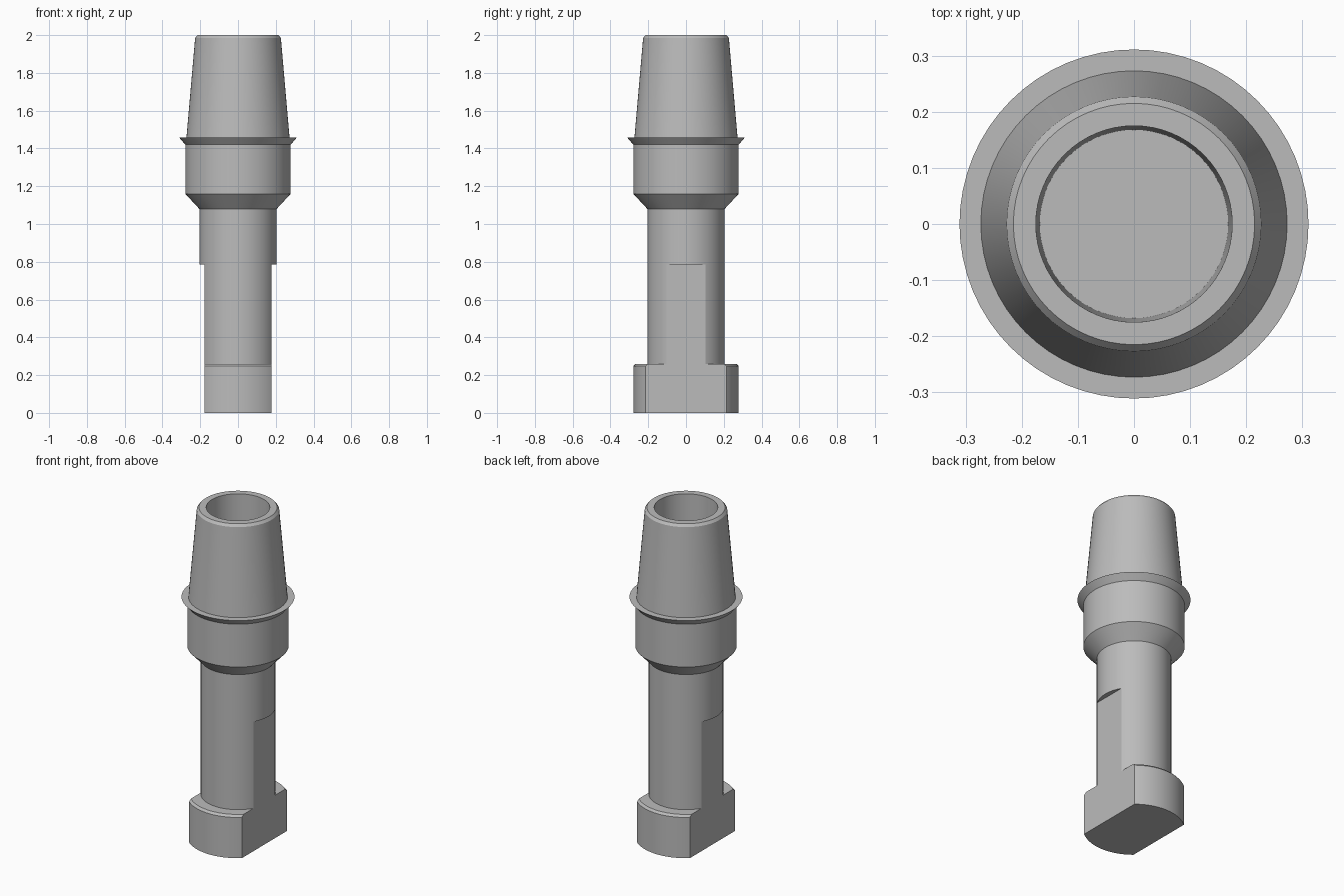
import bpy, bmesh, math
from mathutils import Vector

cube = bpy.data.objects.get("Cube")
if cube:
    bpy.data.objects.remove(cube, do_unlink=True)

steel = bpy.data.materials.new("steel_grey")
steel.use_nodes = True
grey = (0.5, 0.5, 0.5, 1)
steel.diffuse_color = grey
steel.node_tree.nodes["Principled BSDF"].inputs["Base Color"].default_value = grey


def lathe(name, profile, flat=None, segments=64):
    """Revolve (radius, height) points; optionally mill flats at x = +-flat."""
    bm = bmesh.new()
    verts = [bm.verts.new((r, 0, z)) for r, z in profile]
    edges = [bm.edges.new(pair) for pair in zip(verts, verts[1:])]
    bmesh.ops.spin(bm, geom=verts + edges, cent=(0, 0, 0), axis=(0, 0, 1),
                   angle=math.tau, steps=segments, use_duplicate=False)
    bmesh.ops.remove_doubles(bm, verts=bm.verts[:], dist=1e-4)
    if flat:
        for side in (-1, 1):
            cut = bmesh.ops.bisect_plane(
                bm, geom=bm.verts[:] + bm.edges[:] + bm.faces[:],
                plane_co=(side * flat, 0, 0), plane_no=(side, 0, 0),
                clear_outer=True)["geom_cut"]
            rim = [e for e in cut if isinstance(e, bmesh.types.BMEdge)]
            bmesh.ops.triangle_fill(bm, edges=rim, use_beauty=True,
                                    normal=Vector((side, 0, 0)))
    bmesh.ops.recalc_face_normals(bm, faces=bm.faces[:])
    mesh = bpy.data.meshes.new(name)
    bm.to_mesh(mesh)
    bm.free()
    mesh.materials.append(steel)
    obj = bpy.data.objects.new(name, mesh)
    bpy.context.collection.objects.link(obj)
    bpy.ops.object.select_all(action="DESELECT")
    obj.select_set(True)
    bpy.context.view_layer.objects.active = obj
    bpy.ops.object.shade_smooth_by_angle(angle=math.radians(25))
    return obj


# Foot and lower shaft, milled flat on the left and right
lathe("foot_and_lower_shaft", [
    (0, 0), (0.279, 0), (0.279, 0.247), (0.267, 0.26),
    (0.205, 0.26), (0.205, 0.785), (0, 0.785)], flat=0.177)

# Upper shaft, collar, flange and hollow tapered head
lathe("upper_shaft_and_head", [
    (0, 0.785), (0.205, 0.785), (0.205, 1.08),      # round shaft
    (0.279, 1.16), (0.279, 1.42),                   # collar
    (0.311, 1.457), (0.273, 1.457),                 # flange
    (0.227, 1.985), (0.215, 2.0),                   # tapered head
    (0.175, 2.0), (0.168, 1.5), (0, 1.5)])          # bore
